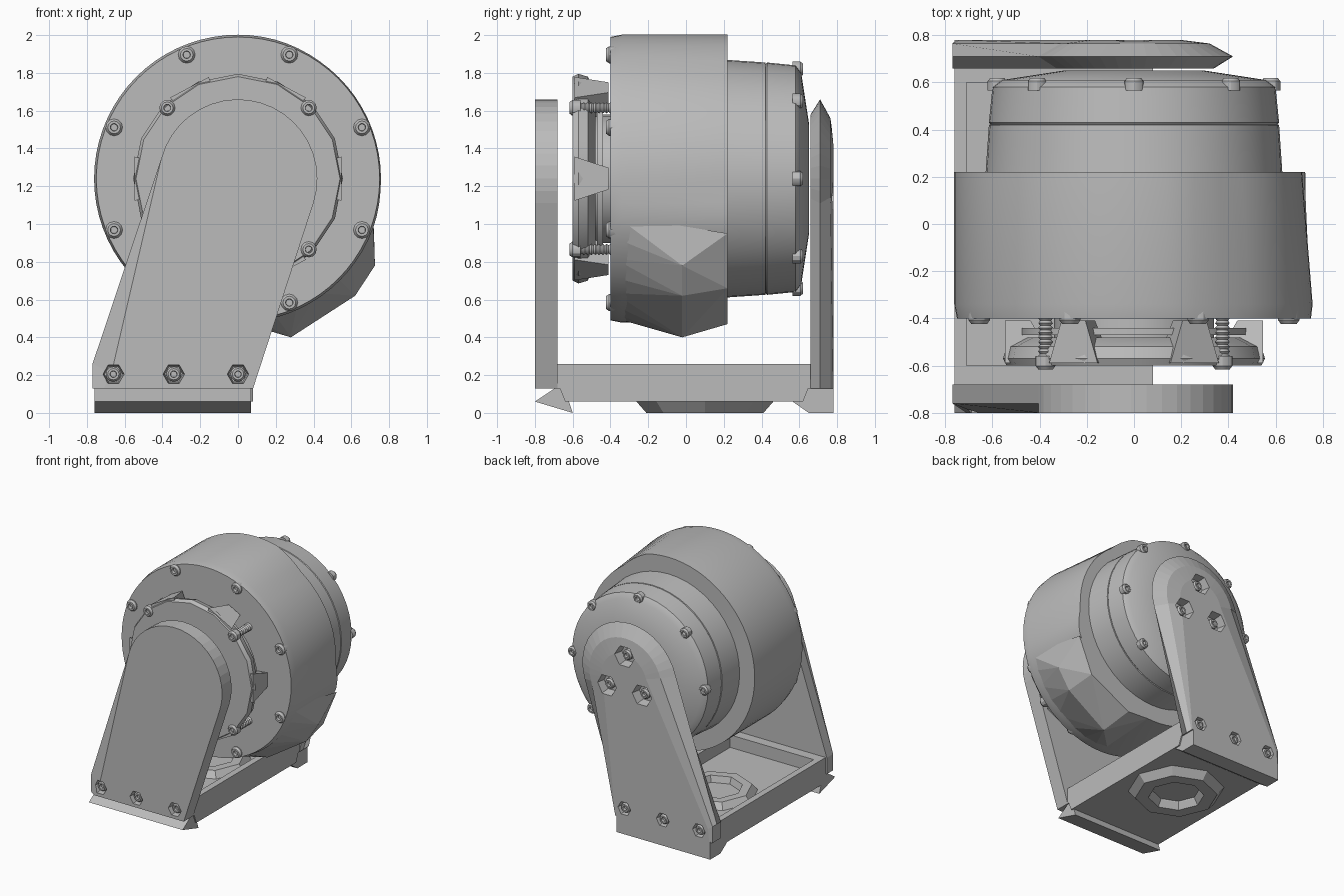
import bpy, bmesh
from math import sin, cos, pi, radians

if "Cube" in bpy.data.objects:
    bpy.data.objects.remove(bpy.data.objects["Cube"])

grey = bpy.data.materials.new("plain grey")
grey.use_nodes = True
GREY = (0.5, 0.5, 0.5, 1)
grey.diffuse_color = GREY
grey.node_tree.nodes["Principled BSDF"].inputs["Base Color"].default_value = GREY

AXIS_Z = 1.24      # height of the drum axis


def finish(name, bm):
    """Turn a bmesh into a grey object."""
    bmesh.ops.recalc_face_normals(bm, faces=bm.faces)
    mesh = bpy.data.meshes.new(name)
    bm.to_mesh(mesh)
    bm.free()
    mesh.materials.append(grey)
    ob = bpy.data.objects.new(name, mesh)
    bpy.context.collection.objects.link(ob)
    return ob


def loft(name, rings, closed=False):
    """Skin a list of equal-length rings of points, capping the ends."""
    bm = bmesh.new()
    vs = [[bm.verts.new(p) for p in ring] for ring in rings]
    n = len(rings[0])
    pairs = list(zip(vs, vs[1:])) + ([(vs[-1], vs[0])] if closed else [])
    for a, b in pairs:
        for i in range(n):
            j = (i + 1) % n
            bm.faces.new((a[i], a[j], b[j], b[i]))
    if not closed:
        bm.faces.new(vs[0])
        bm.faces.new(vs[-1])
    return finish(name, bm)


def smooth(ob):
    bpy.ops.object.select_all(action="DESELECT")
    ob.select_set(True)
    bpy.context.view_layer.objects.active = ob
    bpy.ops.object.shade_smooth_by_angle(angle=radians(30))
    return ob


def lathe(name, profile, n=48, x=0, z=AXIS_Z):
    """Turn (y, radius) pairs around an axis along y."""
    rings = [[(x + r * cos(2 * pi * i / n), y, z + r * sin(2 * pi * i / n))
              for i in range(n)] for y, r in profile]
    return smooth(loft(name, rings))


def box(name, x0, x1, y0, y1, z0, z1, slope=0):
    """Box whose bottom is drawn in along y by slope."""
    return loft(name, [[(x0, y0 + s, z), (x1, y0 + s, z), (x1, y1 - s, z), (x0, y1 - s, z)]
                       for z, s in ((z0, slope), (z1, 0))])


def screw(name, x, y, z, d, size=0.045):
    """Socket-head screw pointing towards d (-1 front, 1 back)."""
    prof = [(-0.5, 1), (0.5, 1), (0.85, 0.75), (0.85, 0.45), (0.35, 0.4)]
    lathe(name, [(y + d * h * size, r * size) for h, r in prof], 12, x, z)


def polar(r, deg):
    return r * cos(radians(deg)), AXIS_Z + r * sin(radians(deg))


def cut_hole(ob, x, z, y0, y1, r):
    """Sink a hexagonal recess into a part."""
    cutter = lathe("recess_cutter", [(y0, r), (y1, r * 0.8)], 6, x, z)
    cutter.hide_render = True
    mod = ob.modifiers.new("recess", "BOOLEAN")
    mod.operation, mod.object, mod.solver = "DIFFERENCE", cutter, "EXACT"
    bpy.context.view_layer.objects.active = ob
    bpy.ops.object.modifier_apply(modifier=mod.name)
    bpy.data.objects.remove(cutter)


# Main drum, its +x side tapering to the rear
drum_rings = []
for y, r, taper in ((-0.40, 0.75, 0), (-0.34, 0.762, 0.005), (0.22, 0.762, 0.05)):
    ring = []
    for i in range(72):
        deg = -180 + i * 5
        side = taper * max(0, min(1, (deg + 18) / 14, (75 - deg) / 20))
        x, z = polar(r - side, deg)
        ring.append((x, y, z))
    drum_rings.append(ring)
smooth(loft("main_drum", drum_rings))

# Faceted swelling low on the +x side of the drum
bm = bmesh.new()
points = [(0.72, 0.22, 0.95), (0.725, -0.02, 0.78), (0.62, -0.02, 0.62), (0.60, 0.22, 0.66),
          (0.28, -0.02, 0.40), (0.24, 0.22, 0.47), (0.05, 0.22, 0.48)]
for deg in range(-95, -14, 10):
    x, z = polar(0.74, deg)
    points.append((x, -0.38, z))
for p in points:
    bm.verts.new(p)
bmesh.ops.convex_hull(bm, input=bm.verts)
finish("drum_swelling", bm)

# Rear housing with its seam line and shallow dished cover
lathe("rear_housing", [(0.2, 0.63), (0.42, 0.615), (0.422, 0.608), (0.43, 0.615),
                       (0.58, 0.60), (0.61, 0.56), (0.65, 0.3)])

# Front cover: outer plate, thin backing disc, hub and wedge supports
lathe("front_cover", [(-0.60, 0.54), (-0.57, 0.555), (-0.52, 0.54), (-0.48, 0.46)], 16)
lathe("backing_disc", [(-0.47, 0.48), (-0.44, 0.48)], 32)
lathe("cover_hub", [(-0.51, 0.34), (-0.39, 0.34)], 24)
for deg in (0, 62, 118, 180, 242, 298):
    rings = []
    for y, half, r0, r1 in ((-0.59, 12, 0.34, 0.56), (-0.41, 6, 0.44, 0.55)):
        corners = ((r0, -half), (r1, -half), (r1, half), (r0, half))
        pts = [polar(r, deg + a) for r, a in corners]
        rings.append([(x, y, z) for x, z in pts])
    loft("cover_wedge", rings)

# Threaded studs holding the cover off the drum
for k in range(4):
    x, z = polar(0.53, 45 + 90 * k)
    thread = [(-0.57 + 0.01 * i, 0.031 if i % 2 else 0.023) for i in range(18)]
    lathe("threaded_stud", thread, 10, x, z)
    screw("stud_head", x, -0.58, z, -1, 0.042)

# Rim screws on both ends of the drum, sunk into their seats
for k in range(8):
    x, z = polar(0.71, 22.5 + 45 * k)
    screw("front_rim_screw", x, -0.385, z, -1)
    x, z = polar(0.58, 45 * k)
    screw("rear_rim_screw", x, 0.585, z, 1, 0.04)


# Side plates of the bracket: a rounded top leaning down to the base
def plate_ring(y, r, foot, lift):
    pts = [polar(r, -18 + 183 * i / 20) for i in range(21)]
    pts += [(-0.77 + foot, 0.26 - lift), (-0.77 + foot * 0.6, 0.13), (0.08, 0.13)]
    return [(x, y, z) for x, z in pts]


front_plate = loft("front_plate", [plate_ring(-0.80, 0.42, 0.1, 0.05),
                                   plate_ring(-0.76, 0.42, 0, 0),
                                   plate_ring(-0.68, 0.42, 0, 0)])
rear_plate = loft("rear_plate", [plate_ring(0.66, 0.34, 0, 0), plate_ring(0.71, 0.42, 0, 0),
                                 plate_ring(0.765, 0.32, 0, 0), plate_ring(0.78, 0.2, 0.03, 0.02)])

# Sunken screws along the foot of each plate and at the rear pivot
for x in (-0.66, -0.34, 0):
    cut_hole(front_plate, x, 0.205, -0.82, -0.74, 0.06)
    screw("front_foot_screw", x, -0.75, 0.205, -1, 0.04)
    cut_hole(rear_plate, x, 0.205, 0.80, 0.73, 0.06)
    screw("rear_foot_screw", x, 0.74, 0.205, 1, 0.04)
for deg in (90, 210, 330):
    x, z = polar(0.18, deg)
    cut_hole(rear_plate, x, z, 0.80, 0.71, 0.09)
    screw("pivot_screw", x, 0.72, z, 1, 0.04)

# Base tray: floor and raised rails
box("base_floor", -0.76, 0.08, -0.68, 0.66, 0.06, 0.16, 0.04)
for x in (-0.76, 0.03):
    box("side_rail", x, x + 0.05, -0.69, 0.67, 0.13, 0.26)
for y in (-0.69, 0.60):
    box("end_rail", -0.76, 0.08, y, y + 0.09, 0.13, 0.26)

# Wedge feet: (y, z) sections stretched along x
for name, section in (
        ("front_foot", ((-0.80, 0.06), (-0.60, 0), (-0.62, 0.06), (-0.35, 0.12), (-0.68, 0.14))),
        ("rear_foot", ((0.78, 0), (0.65, 0), (0.55, 0.07), (0.60, 0.14), (0.78, 0.14)))):
    loft(name, [[(x, y, z) for y, z in section] for x in (-0.76, 0.07)])


# Open octagonal bosses under the base and inside the tray
def octagon_boss(name, profile):
    loft(name, [[(-0.33 + r * cos(k * pi / 4), 0.1 + r * sin(k * pi / 4), z) for k in range(8)]
                for z, r in profile], closed=True)


octagon_boss("base_boss", ((0.08, 0.38), (0, 0.31), (0, 0.21), (0.05, 0.18), (0.08, 0.18)))
octagon_boss("tray_boss", ((0.15, 0.32), (0.21, 0.27), (0.21, 0.2), (0.15, 0.18)))
